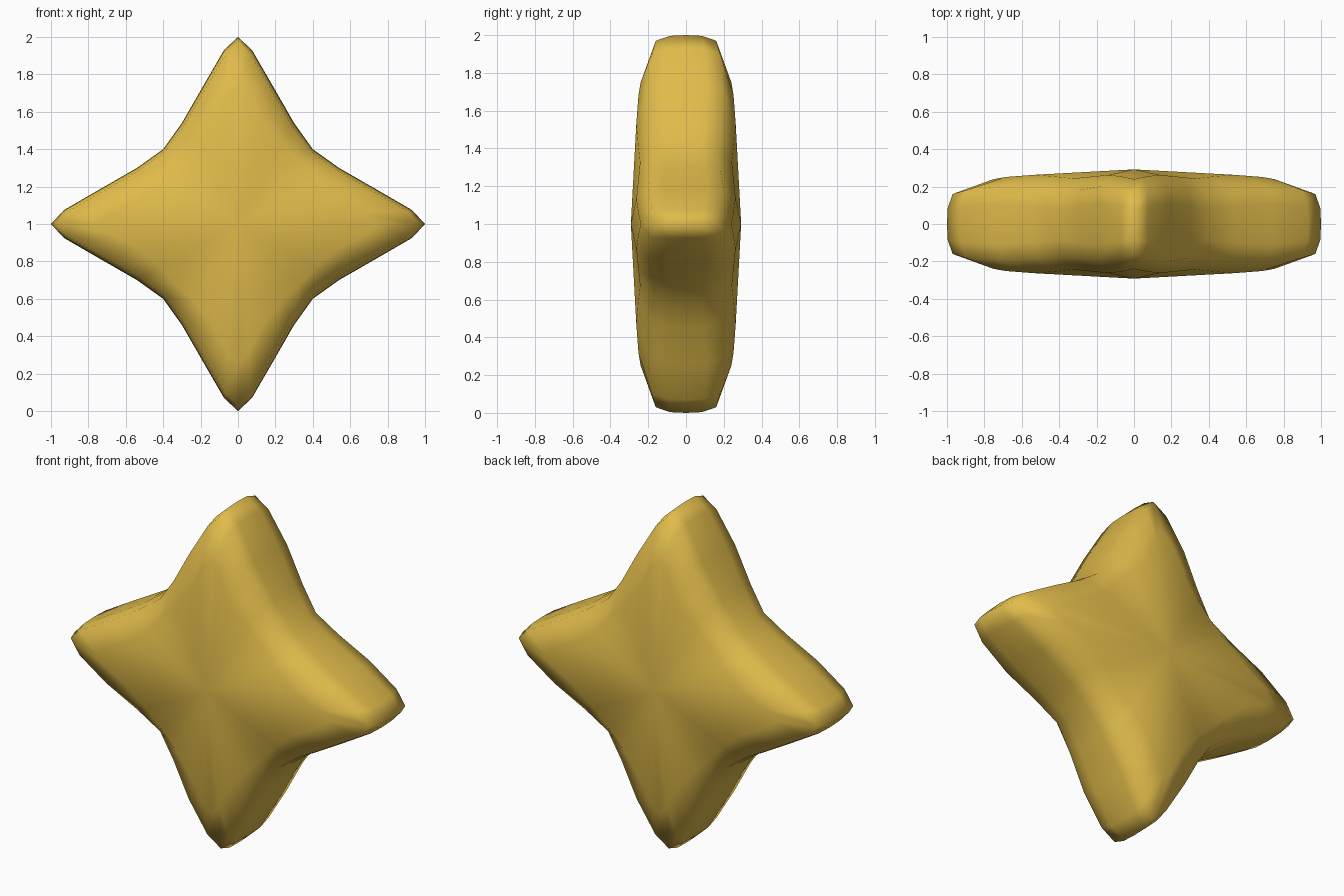
import bpy, bmesh
from math import sin, cos, pi

if "Cube" in bpy.data.objects:
    bpy.data.objects.remove(bpy.data.objects["Cube"])

# Half of one star arm outline (x, z from centre): tip, arm, valley
outline = [(0, 1), (0.075, 0.93), (0.185, 0.74), (0.3, 0.54), (0.4, 0.4)]

# Rings front to back: scale and depth at the tip, arm middle and valley
front = [
    ((0.75, 0.72, 0.82), (0.24, 0.263, 0.243)),
    ((0.97, 0.965, 0.97), (0.16, 0.20, 0.165)),
    ((0.996, 0.995, 0.995), (0.085, 0.11, 0.085)),
]
middle = ((1, 1, 1), (0, 0, 0))


def along(values, i):
    a, b, c = values
    return (a, (a + b) / 2, b, (b + c) / 2, c)[i]


def ring_points(scales, depths, side):
    pts = []
    for k in range(4):
        ca, sa = cos(k * pi / 2), sin(k * pi / 2)
        for i in (0, 1, 2, 3, 4, -3, -2, -1):
            x, z = outline[abs(i)]
            if i < 0:
                x, z = z, x          # mirrored half, towards the next tip
            s, y = along(scales, abs(i)), along(depths, abs(i)) * side
            x, z = x * s, z * s
            pts.append((x * ca + z * sa, y, z * ca - x * sa + 1))
    return pts


bm = bmesh.new()
layers = [ring_points(s, d, -1) for s, d in front]
layers.append(ring_points(*middle, 1))
layers += [ring_points(s, d, 1) for s, d in reversed(front)]
rings = [[bm.verts.new(p) for p in layer] for layer in layers]
n = len(rings[0])

# Skin between the rings, with a slightly raised centre on both faces
for a, b in zip(rings, rings[1:]):
    for i in range(n):
        j = (i + 1) % n
        bm.faces.new((a[i], a[j], b[j], b[i]))
for ring, y in ((rings[0], -0.292), (rings[-1], 0.292)):
    centre = bm.verts.new((0, y, 1))
    for i in range(n):
        bm.faces.new((centre, ring[i], ring[(i + 1) % n]))
bmesh.ops.recalc_face_normals(bm, faces=bm.faces)

mesh = bpy.data.meshes.new("star")
bm.to_mesh(mesh)
bm.free()
mesh.shade_smooth()
star = bpy.data.objects.new("star", mesh)
bpy.context.collection.objects.link(star)

# Gold colour
gold = bpy.data.materials.new("gold")
gold.diffuse_color = (0.75, 0.5, 0.07, 1)
gold.use_nodes = True
gold.node_tree.nodes["Principled BSDF"].inputs["Base Color"].default_value = gold.diffuse_color
mesh.materials.append(gold)
